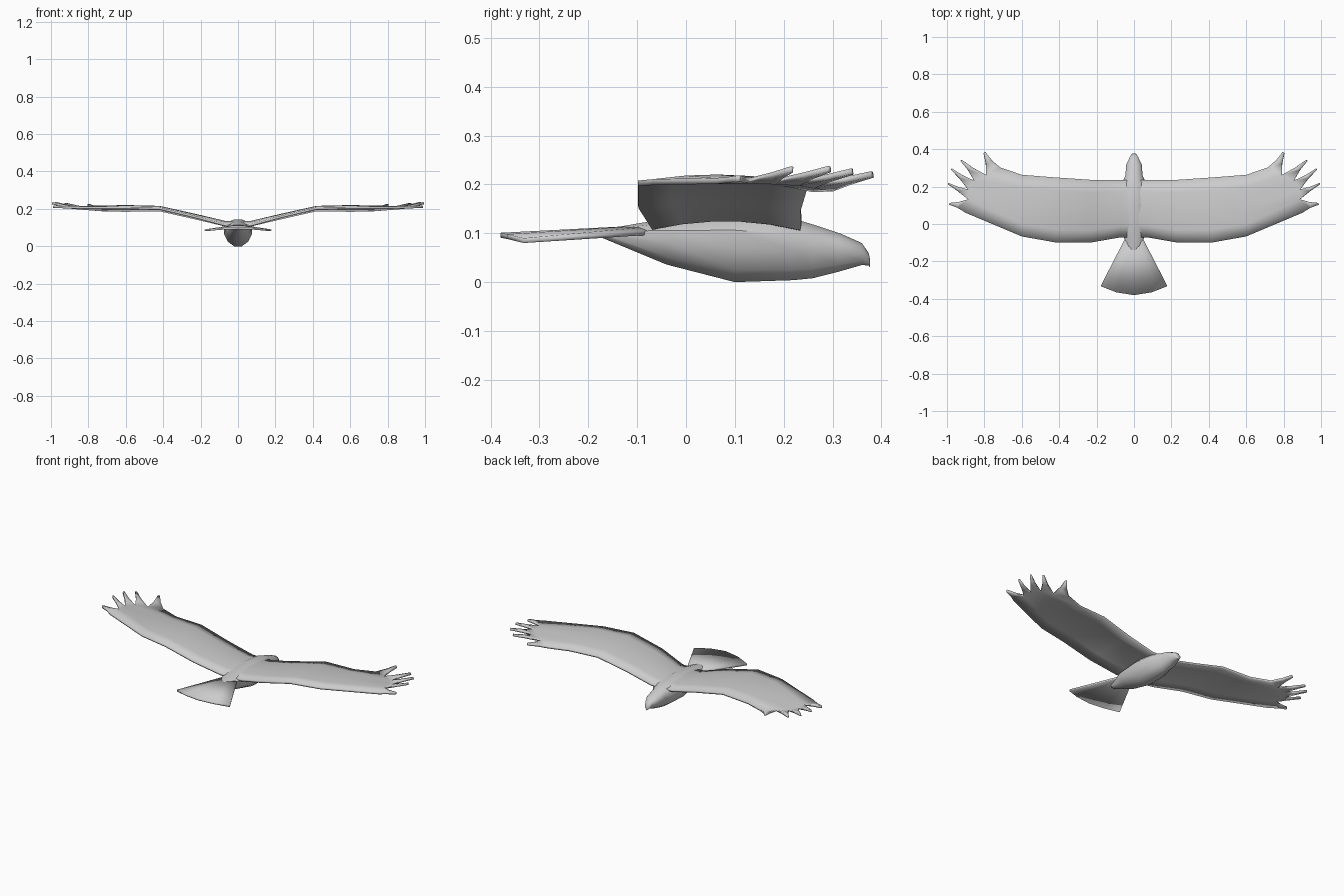
import bpy, bmesh
from math import cos, sin, pi

if "Cube" in bpy.data.objects:
    bpy.data.objects.remove(bpy.data.objects["Cube"])


def finish(name, verts, faces, thickness=0, mirror=False, sub=0):
    me = bpy.data.meshes.new(name)
    me.from_pydata(verts, [], faces)
    bm = bmesh.new()
    bm.from_mesh(me)
    bmesh.ops.remove_doubles(bm, verts=bm.verts, dist=0.0001)
    bmesh.ops.recalc_face_normals(bm, faces=bm.faces)
    bm.to_mesh(me)
    bm.free()
    ob = bpy.data.objects.new(name, me)
    bpy.context.collection.objects.link(ob)
    if mirror:
        m = ob.modifiers.new("mirror", 'MIRROR')
        m.use_clip = True
    if thickness:
        s = ob.modifiers.new("thickness", 'SOLIDIFY')
        s.thickness = thickness
        s.offset = 0
    bpy.context.view_layer.objects.active = ob
    ob.select_set(True)
    bpy.ops.object.shade_smooth_by_angle(angle=0.7)
    ob.select_set(False)
    return ob


# Body and head: loft of (y, bottom, top, half width)
sections = [(0.377, 0.030, 0.046, 0.006), (0.374, 0.034, 0.060, 0.014),
            (0.360, 0.035, 0.080, 0.022), (0.315, 0.022, 0.100, 0.044),
            (0.26, 0.008, 0.118, 0.047), (0.22, 0.004, 0.130, 0.066),
            (0.10, 0.000, 0.143, 0.078), (-0.04, 0.036, 0.130, 0.068),
            (-0.17, 0.090, 0.108, 0.022)]
N = 12
verts, faces = [], []
for y, lo, hi, w in sections:
    mid = lo + (hi - lo) * 0.65
    for k in range(N):
        a = 2 * pi * (k + 0.5) / N
        h = (hi - mid) if sin(a) > 0 else (mid - lo)
        verts.append((w * cos(a), y, mid + h * sin(a) / cos(pi / N)))
for r in range(len(sections) - 1):
    for k in range(N):
        j = (k + 1) % N
        faces.append((r * N + k, r * N + j, (r + 1) * N + j, (r + 1) * N + k))
faces += [tuple(range(N)), tuple(range(len(verts) - N, len(verts)))]
finish("body", verts, faces)

# Wing panels: stations (x, leading y, trailing y, leading z, trailing z, camber)
stations = [(0.0, 0.235, -0.07, 0.110, 0.112, 0.020),
            (0.07, 0.235, -0.07, 0.112, 0.113, 0.018),
            (0.23, 0.235, -0.098, 0.150, 0.157, 0.014),
            (0.42, 0.248, -0.098, 0.193, 0.202, 0.012),
            (0.60, 0.262, -0.066, 0.190, 0.205, 0.016)]
verts, faces = [], []
for x, yl, yt, zl, zt, c in stations:
    for k in range(6):
        t = k / 5
        verts.append((x, yl + (yt - yl) * t, zl + (zt - zl) * t + c * 4 * t * (1 - t)))
# Hand row: leading edge, four notches between the feathers, trailing edge
hand = [(0.715, 0.302, 0.192), (0.79, 0.262, 0.198), (0.855, 0.232, 0.203),
        (0.888, 0.185, 0.206), (0.888, 0.132, 0.208), (0.90, 0.060, 0.207)]
verts += hand
for r in range(len(stations)):
    for k in range(5):
        a = r * 6 + k
        faces.append((a, a + 1, a + 7, a + 6))
# Feather fingertips
tips = [(0.800, 0.383, 0.221), (0.926, 0.342, 0.227), (0.978, 0.295, 0.232),
        (0.996, 0.217, 0.231), (0.989, 0.108, 0.212)]
base = len(stations) * 6
for i, tip in enumerate(tips):
    p, q = hand[i], hand[i + 1]
    prev = (base + i, base + i + 1)
    for t, width in ((0.5, 0.42), (0.98, 0.14)):
        pair = []
        for s, end in ((1, p), (-1, q)):
            v = []
            for c in range(3):
                m = (p[c] + q[c]) / 2
                v.append(m + (tip[c] - m) * t + (end[c] - m) * width)
            pair.append(len(verts))
            verts.append(tuple(v))
        faces.append((prev[0], prev[1], pair[1], pair[0]))
        prev = pair
finish("wings", verts, faces, 0.012, mirror=True)

# Fanned tail
near = [(0, -0.07, 0.112), (0.022, -0.07, 0.109), (0.043, -0.07, 0.102)]
far = [(0, -0.380, 0.096), (0.095, -0.365, 0.093), (0.178, -0.332, 0.085)]
finish("tail", near + far, [(0, 1, 4, 3), (1, 2, 5, 4)], 0.010, mirror=True)
